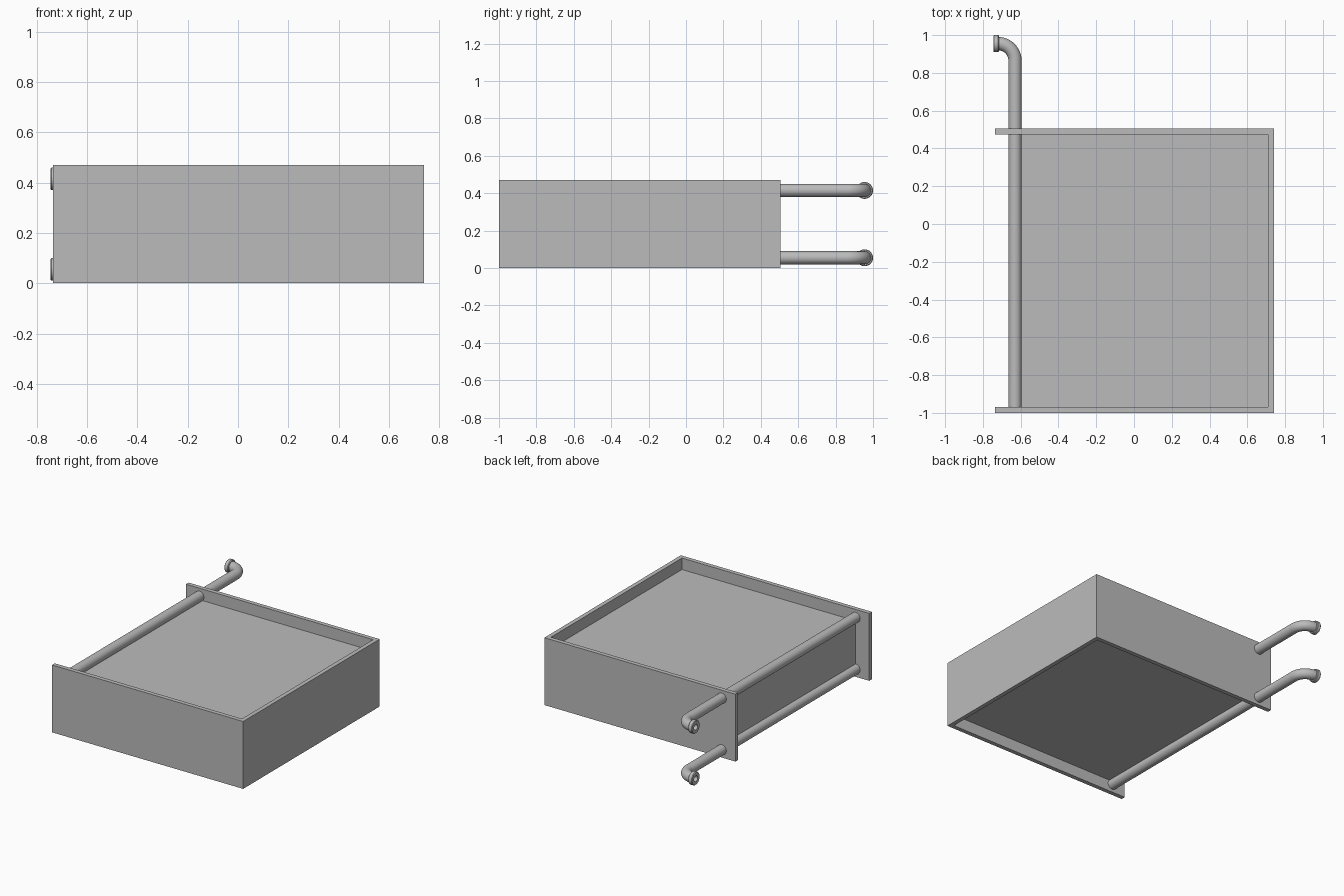
import bpy, bmesh, math
from mathutils import Vector

cube = bpy.data.objects.get("Cube")
if cube:
    bpy.data.objects.remove(cube, do_unlink=True)

# Single grey metal
metal = bpy.data.materials.new("grey_metal")
metal.use_nodes = True
GREY = (0.5, 0.5, 0.5, 1)
metal.diffuse_color = GREY
metal.node_tree.nodes["Principled BSDF"].inputs["Base Color"].default_value = GREY


def add_mesh(name, bm, smooth=False):
    bmesh.ops.recalc_face_normals(bm, faces=bm.faces)
    mesh = bpy.data.meshes.new(name)
    bm.to_mesh(mesh)
    bm.free()
    mesh.materials.append(metal)
    obj = bpy.data.objects.new(name, mesh)
    bpy.context.collection.objects.link(obj)
    if smooth:
        bpy.ops.object.select_all(action='DESELECT')
        obj.select_set(True)
        bpy.context.view_layer.objects.active = obj
        bpy.ops.object.shade_smooth_by_angle(angle=math.radians(35))
    return obj


def prism(name, outline, z0, z1):
    """Extrude a plan outline from z0 up to z1."""
    bm = bmesh.new()
    face = bm.faces.new([bm.verts.new((x, y, z0)) for x, y in outline])
    top = bmesh.ops.extrude_face_region(bm, geom=[face])["geom"]
    bmesh.ops.translate(bm, vec=(0, 0, z1 - z0),
                        verts=[v for v in top if isinstance(v, bmesh.types.BMVert)])
    return add_mesh(name, bm)


HEIGHT, WALL, RECESS = 0.47, 0.03, 0.08
LEFT, RIGHT, FRONT, BACK = 0.74, -0.735, -1.0, 0.505
PIPE_X, PIPE_R, BEND = -0.63, 0.035, 0.09
BEND_Y = 0.865

# U-shaped casing, open on the pipe side
prism("casing", [(RIGHT, FRONT), (LEFT, FRONT), (LEFT, BACK), (RIGHT, BACK),
                 (RIGHT, BACK - WALL), (LEFT - WALL, BACK - WALL),
                 (LEFT - WALL, FRONT + WALL), (RIGHT, FRONT + WALL)], 0, HEIGHT)

# Core block, recessed above and below
prism("core_block", [(PIPE_X, FRONT + WALL), (LEFT - WALL, FRONT + WALL),
                     (LEFT - WALL, BACK - WALL), (PIPE_X, BACK - WALL)],
      RECESS, HEIGHT - RECESS)


def pipe(name, z):
    """Straight header tube with a quarter bend at the back."""
    bm = bmesh.new()
    path = [(Vector((PIPE_X, FRONT + WALL / 2, z)), 0)]
    for i in range(13):
        a = math.pi / 2 * i / 12
        path.append((Vector((PIPE_X - BEND + BEND * math.cos(a),
                             BEND_Y + BEND * math.sin(a), z)), a))
    rings = []
    for centre, a in path:
        side = Vector((math.cos(a), math.sin(a), 0))
        rings.append([bm.verts.new(centre + PIPE_R * (
            side * math.cos(t) + Vector((0, 0, math.sin(t)))))
            for t in (math.tau * k / 32 for k in range(32))])
    for r0, r1 in zip(rings, rings[1:]):
        for k in range(32):
            j = (k + 1) % 32
            bm.faces.new((r0[k], r0[j], r1[j], r1[k]))
    bm.faces.new(rings[0])
    bm.faces.new(rings[-1])
    add_mesh(name, bm, True)


def collar(name, z):
    """Turned end collar with a bore."""
    bm = bmesh.new()
    x0, x1 = -0.745, -0.715
    profile = [(x1, 0.02), (x1, 0.041), (x1 - 0.004, 0.045),
               (x0 + 0.004, 0.045), (x0, 0.041), (x0, 0.02)]
    verts = [bm.verts.new((x, BEND_Y + BEND + r, z)) for x, r in profile]
    edges = [bm.edges.new((verts[i], verts[(i + 1) % len(verts)]))
             for i in range(len(verts))]
    bmesh.ops.spin(bm, geom=verts + edges, cent=(0, BEND_Y + BEND, z),
                   axis=(1, 0, 0), angle=math.tau, steps=32)
    bmesh.ops.remove_doubles(bm, verts=bm.verts, dist=0.0001)
    add_mesh(name, bm, True)


# Upper and lower header tubes
for level, z in (("upper", 0.415), ("lower", 0.055)):
    pipe(level + "_pipe", z)
    collar(level + "_pipe_collar", z)
